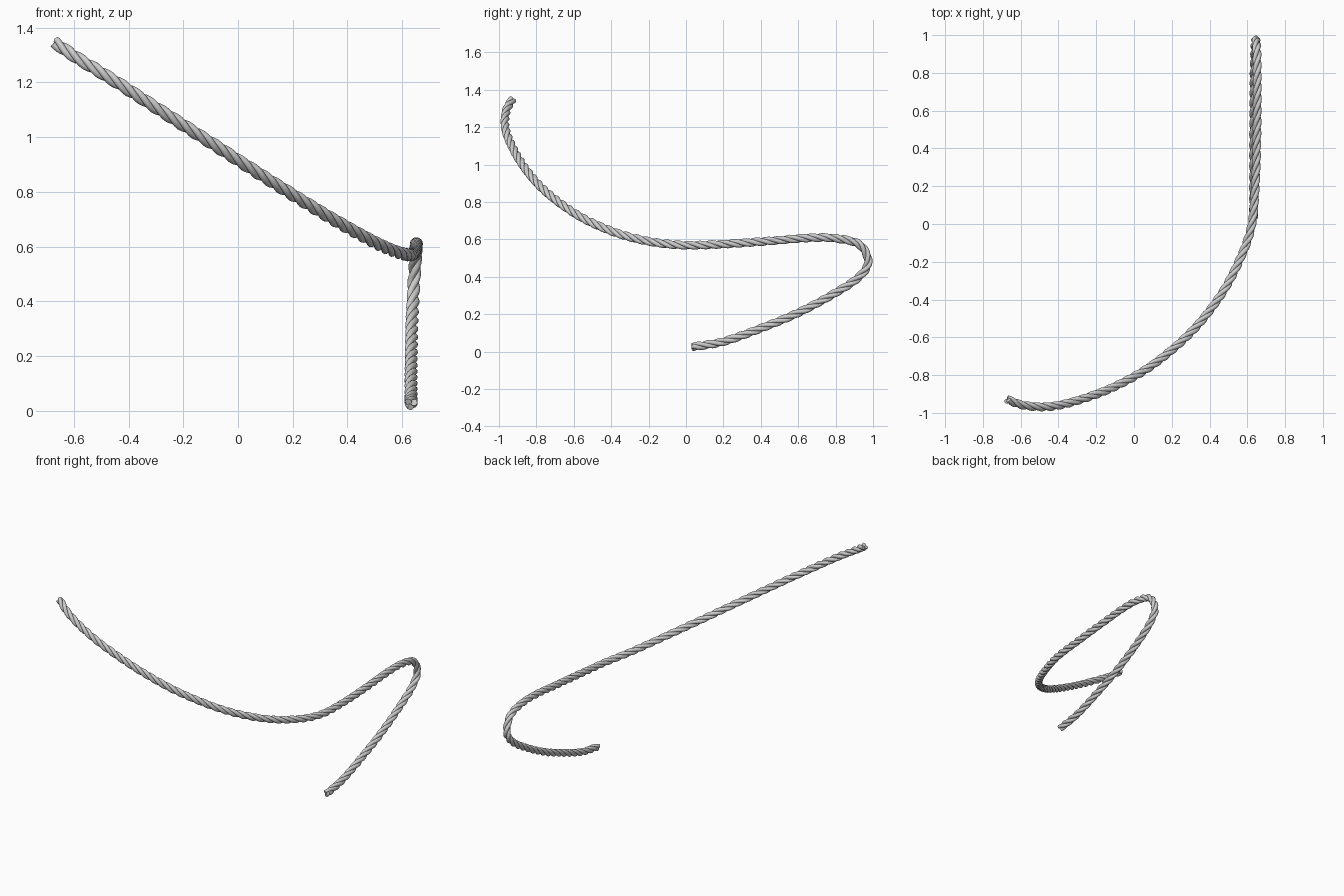
import bpy, math
from mathutils import Vector

if "Cube" in bpy.data.objects:
    bpy.data.objects.remove(bpy.data.objects["Cube"])

# Centre line of the rope
PATH = [Vector(p) for p in [
    (-.67, -.93, 1.346), (-.585, -.96, 1.288), (-.45, -.967, 1.205), (-.3, -.935, 1.108),
    (-.1, -.86, .98), (.1, -.745, .852), (.3, -.575, .728), (.45, -.39, .642),
    (.55, -.21, .592), (.62, -.02, .57), (.642, .2, .575), (.65, .45, .592),
    (.652, .65, .608), (.652, .8, .606), (.65, .928, .572), (.644, .974, .48),
    (.64, .925, .4), (.636, .8, .315), (.634, .6, .208), (.633, .4, .125),
    (.633, .2, .054), (.633, .033, .025)]]
STRANDS, STRAND_R, OFFSET, PITCH, STEP = 3, .0122, .0118, .18, .012


def smooth_path(pts, step):
    """Catmull-Rom through pts, resampled at an even spacing."""
    ext = [2 * pts[0] - pts[1]] + pts + [2 * pts[-1] - pts[-2]]
    dense = []
    for a, b, c, d in zip(ext, ext[1:], ext[2:], ext[3:]):
        for k in range(40):
            t = k / 40
            dense.append(.5 * (2 * b + (c - a) * t + (2 * a - 5 * b + 4 * c - d) * t * t
                               + (3 * b - a - 3 * c + d) * t ** 3))
    dense.append(pts[-1])
    out, travelled = [dense[0]], 0
    for p, q in zip(dense, dense[1:]):
        travelled += (q - p).length
        if travelled >= step:
            out.append(q)
            travelled = 0
    if travelled > step * .3:
        out.append(pts[-1])
    return out


centre = smooth_path(PATH, STEP)

# Twist-free frame carried along the centre line
frames, normal, length = [], Vector((0, 0, 1)), 0
for i, p in enumerate(centre):
    a, b = centre[max(i - 1, 0)], centre[min(i + 1, len(centre) - 1)]
    tangent = (b - a).normalized()
    normal = (normal - tangent * normal.dot(tangent)).normalized()
    if i:
        length += (p - centre[i - 1]).length
    frames.append((p, normal.copy(), tangent.cross(normal), length))

# Right-hand laid strands
curve = bpy.data.curves.new("rope", 'CURVE')
curve.dimensions = '3D'
curve.bevel_depth = STRAND_R
curve.bevel_resolution = 4
curve.use_fill_caps = True
for s in range(STRANDS):
    spline = curve.splines.new('POLY')
    spline.points.add(len(frames) - 1)
    for pt, (p, n, bn, l) in zip(spline.points, frames):
        ang = 2 * math.pi * (l / PITCH + s / STRANDS)
        pt.co = (*(p + OFFSET * (math.cos(ang) * n + math.sin(ang) * bn)), 1)
rope = bpy.data.objects.new("rope", curve)
bpy.context.collection.objects.link(rope)
bpy.context.view_layer.objects.active = rope
rope.select_set(True)
bpy.ops.object.convert(target='MESH')
bpy.ops.object.shade_smooth_by_angle(angle=math.radians(60))
